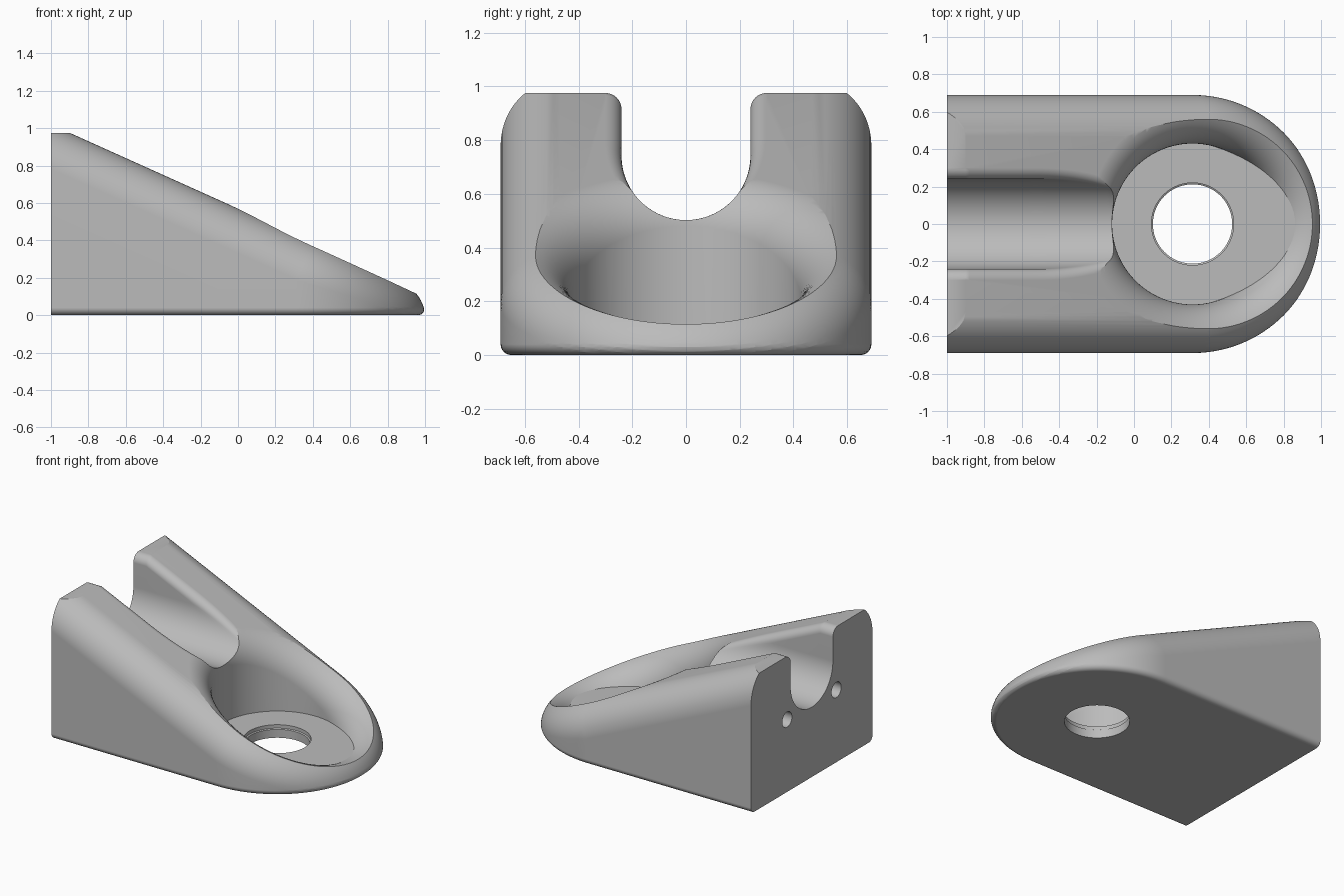
import bpy, bmesh
from math import sin, cos, pi, sqrt, asin
from mathutils import Vector

if "Cube" in bpy.data.objects:
    bpy.data.objects.remove(bpy.data.objects["Cube"])

CX, R = 0.313, 0.69            # round nose centre and outer radius
POCKET, HOLE = 0.43, 0.22      # pocket and through hole radii
BALL = 0.22                    # rounding radius along the slope
FLOOR, TOP, FOOT = 0.09, 0.975, 0.04
SLOPE, RISE = 0.45, 0.57       # sloped plane: z = RISE - SLOPE * x
UP = Vector((SLOPE, 0, 1)).normalized()

grey = bpy.data.materials.new("grey plastic")
grey.use_nodes = True
colour = (0.5, 0.5, 0.5, 1)
grey.diffuse_color = colour
grey.node_tree.nodes["Principled BSDF"].inputs["Base Color"].default_value = colour


def plane_z(x):
    return RISE - SLOPE * x


def finish(bm, name):
    bmesh.ops.remove_doubles(bm, verts=bm.verts, dist=1e-5)
    bmesh.ops.recalc_face_normals(bm, faces=bm.faces)
    mesh = bpy.data.meshes.new(name)
    bm.to_mesh(mesh)
    bm.free()
    mesh.materials.append(grey)
    ob = bpy.data.objects.new(name, mesh)
    bpy.context.collection.objects.link(ob)
    return ob


def loft(sections, around=False, along=False):
    """Skin a list of equal sections; close each section and/or the row of sections."""
    bm = bmesh.new()
    rows = [[bm.verts.new(p) for p in s] for s in sections]
    n, m = len(rows), len(rows[0])
    for i in range(n if along else n - 1):
        a, b = rows[i], rows[(i + 1) % n]
        for j in range(m if around else m - 1):
            k = (j + 1) % m
            bm.faces.new((a[j], b[j], b[k], a[k]))
    if around:
        bm.faces.new(rows[0])
        bm.faces.new(rows[-1])
    else:
        bm.faces.new([r[0] for r in rows])
        bm.faces.new([r[-1] for r in rows])
        if not along:
            bm.faces.new(rows[0] + rows[-1][::-1])
    return bm


def cut(bm, point, normal, remove=True):
    """Slice by a plane, dropping the side the normal points to and capping it."""
    geom = bm.verts[:] + bm.edges[:] + bm.faces[:]
    res = bmesh.ops.bisect_plane(bm, geom=geom, dist=1e-6, plane_co=point,
                                 plane_no=normal, clear_outer=remove)
    if remove:
        edges = [e for e in res["geom_cut"] if isinstance(e, bmesh.types.BMEdge)]
        bmesh.ops.edgeloop_fill(bm, edges=edges)


def rounding(centre, side, steps=14):
    """Arc rolled between a vertical wall and the sloped plane."""
    return [centre + BALL * side.slerp(UP, i / steps) for i in range(steps + 1)]


def ball_centre(x, y):
    return Vector((x, y, plane_z(x) - BALL * sqrt(1 + SLOPE ** 2)))


# Wedge body: straight sides joined by a round nose, rounded along the slope
stations = [(Vector((-1.5, -(R - BALL), 0)), Vector((0, -1, 0)))]
for i in range(65):
    a = -pi / 2 + pi * i / 64
    side = Vector((cos(a), sin(a), 0))
    stations.append((Vector((CX, 0, 0)) + side * (R - BALL), side))
stations.append((Vector((-1.5, R - BALL, 0)), Vector((0, 1, 0))))
sections = []
for pos, side in stations:
    arc = rounding(ball_centre(pos.x, pos.y), side)
    sections.append([Vector((arc[0].x, arc[0].y, -1))] + arc)
bm = loft(sections)
cut(bm, (-1, 0, 0), (-1, 0, 0))
cut(bm, (0, 0, TOP), (0, 0, 1))
cut(bm, (0, 0, 0), (0, 0, -1))
# Rounded foot edge
for i in range(1, 7):
    cut(bm, (0, 0, FOOT * (1 - cos(pi / 2 * i / 6))), (0, 0, 1), remove=False)
for v in bm.verts:
    if v.co.z < FOOT:
        inset = FOOT - sqrt(max(0, FOOT ** 2 - (FOOT - v.co.z) ** 2))
        out = Vector((max(0, v.co.x - CX), v.co.y, 0))
        if out.length > R / 2:
            v.co -= out.normalized() * inset
body = finish(bm, "sloped_body")

# Pocket with a flared, rounded rim
sections = []
for i in range(96):
    a = 2 * pi * i / 96
    side = Vector((cos(a), sin(a), 0))
    pos = Vector((CX, 0, 0)) + side * (POCKET + BALL)
    arc = rounding(ball_centre(pos.x, pos.y), -side)
    low, high = arc[0].copy(), arc[-1].copy()
    low.z, high.z = -1, 2
    sections.append([low] + arc + [high])
bm = loft(sections, along=True)
cut(bm, (0, 0, FLOOR), (0, 0, -1))
cutters = [finish(bm, "pocket_cutter")]

# Round-bottomed groove with softened upper edges
GR, GZ, EDGE = 0.24, 0.742, 0.06
sections = []
for x in [-1.2, -0.9] + [-0.88 + 0.98 * i / 28 for i in range(29)]:
    t = min(TOP, plane_z(x))
    drop = min(0, t - EDGE - GZ)
    phi = asin(drop / (GR + EDGE))
    yc = (GR + EDGE) * cos(phi)
    half = [(yc, 2)]
    for i in range(9):
        a = pi / 2 + (pi / 2 + phi) * i / 8
        half.append((yc + EDGE * cos(a), t - EDGE + EDGE * sin(a)))
    for i in range(21):
        a = phi + (-pi / 2 - phi) * i / 20
        half.append((GR * cos(a), GZ + GR * sin(a)))
    ring = half + [(-y, z) for y, z in half[-2::-1]]
    sections.append([(x, y, z) for y, z in ring])
cutters.append(finish(loft(sections, around=True), "groove_cutter"))


def disc(r, z, n=72):
    return [(CX + r * cos(2 * pi * i / n), r * sin(2 * pi * i / n), z) for i in range(n)]


# Through hole with a slight step
sections = [disc(HOLE - 0.008, -0.2), disc(HOLE - 0.008, 0.06),
            disc(HOLE, 0.065), disc(HOLE, 0.3)]
cutters.append(finish(loft(sections, around=True), "hole_cutter"))

# Pair of blind holes in the back face
for s in (-1, 1):
    rings = [[(x, s * 0.28 + 0.055 * cos(2 * pi * i / 32), 0.52 + 0.055 * sin(2 * pi * i / 32))
              for i in range(32)] for x in (-1.2, -0.65)]
    cutters.append(finish(loft(rings, around=True), "peg_hole_cutter"))

# Carve the body, then drop the cutters
bpy.context.view_layer.objects.active = body
body.select_set(True)
for c in cutters:
    c.hide_render = True
    mod = body.modifiers.new("carve", "BOOLEAN")
    mod.operation, mod.solver, mod.object = "DIFFERENCE", "EXACT", c
    bpy.ops.object.modifier_apply(modifier=mod.name)
    bpy.data.objects.remove(c)

bpy.ops.object.shade_smooth_by_angle(angle=pi / 7)
weighted = body.modifiers.new("even_shading", "WEIGHTED_NORMAL")
weighted.keep_sharp = True
